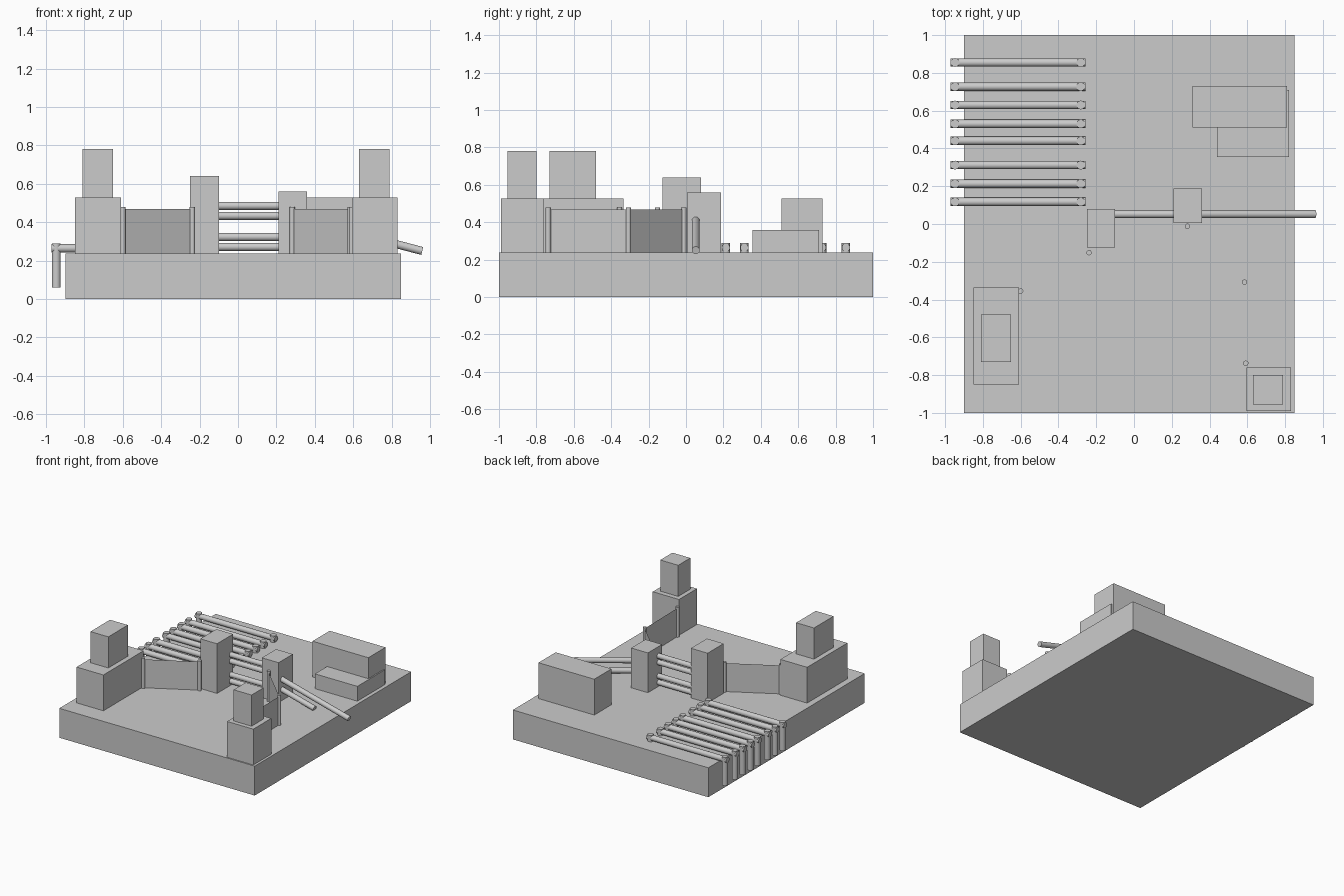
import bpy, math
from mathutils import Vector

if "Cube" in bpy.data.objects:
    bpy.data.objects.remove(bpy.data.objects["Cube"])

G = 0.238  # top of the ground slab


def box(name, x0, x1, y0, y1, z0, z1):
    bpy.ops.mesh.primitive_cube_add(size=1, location=((x0+x1)/2, (y0+y1)/2, (z0+z1)/2))
    o = bpy.context.object
    o.name = name
    o.scale = (x1-x0, y1-y0, z1-z0)
    bpy.ops.object.transform_apply(location=False, rotation=False, scale=True)
    return o


def rod(name, a, b, r):
    a, b = Vector(a), Vector(b)
    d = b - a
    bpy.ops.mesh.primitive_cylinder_add(vertices=20, radius=r, depth=d.length, location=(a+b)/2)
    o = bpy.context.object
    o.name = name
    o.rotation_euler = d.to_track_quat('Z', 'Y').to_euler()
    bpy.ops.object.shade_smooth_by_angle(angle=math.radians(40))
    return o


def panel(name, p, q):
    me = bpy.data.meshes.new(name)
    zt = 0.468
    me.from_pydata([(*p, G), (*q, G), (*q, zt), (*p, zt)], [], [(0, 1, 2, 3)])
    bpy.context.collection.objects.link(bpy.data.objects.new(name, me))


# Ground slab
box("ground_slab", -0.90, 0.85, -1, 1, 0, G)

# Front towers
box("left_tower_base", -0.85, -0.61, -0.85, -0.335, G, 0.528)
box("left_tower_top", -0.81, -0.65, -0.73, -0.48, 0.528, 0.78)
box("right_tower_base", 0.595, 0.83, -0.99, -0.76, G, 0.528)
box("right_tower_top", 0.63, 0.79, -0.955, -0.80, 0.528, 0.78)

# Gate pillars
box("left_gate_pillar", -0.25, -0.10, -0.125, 0.08, G, 0.64)
box("right_gate_pillar", 0.21, 0.36, 0.005, 0.187, G, 0.56)

# Back buildings
box("back_building", 0.31, 0.81, 0.51, 0.73, G, 0.528)
box("back_annex", 0.44, 0.82, 0.355, 0.71, G, 0.358)

# Fence posts and thin panels
posts = [(-0.60, -0.355), (-0.238, -0.152), (0.283, -0.012), (0.585, -0.308), (0.592, -0.737)]
for x, y in posts:
    rod("fence_post", (x, y, G), (x, y, 0.48), 0.014)
for i, j in ((0, 1), (2, 3), (3, 4)):
    panel("fence_panel", posts[i], posts[j])

# Gate bars, with two leaning poles on the right side
for z in (0.485, 0.433, 0.323, 0.271):
    rod("gate_bar", (-0.17, 0.052, z), (0.28, 0.052, z), 0.021)
rod("leaning_pole", (0.28, 0.052, 0.428), (0.96, 0.052, 0.25), 0.021)
rod("leaning_pole", (0.28, 0.052, 0.346), (0.65, 0.052, 0.249), 0.021)

# Row of rails with upright ends
for y in (0.855, 0.727, 0.63, 0.53, 0.44, 0.312, 0.213, 0.117):
    rod("rail", (-0.972, y, 0.264), (-0.257, y, 0.264), 0.022)
    for x in (-0.947, -0.282):
        rod("rail_upright", (x, y, 0.06), (x, y, 0.29), 0.023)
